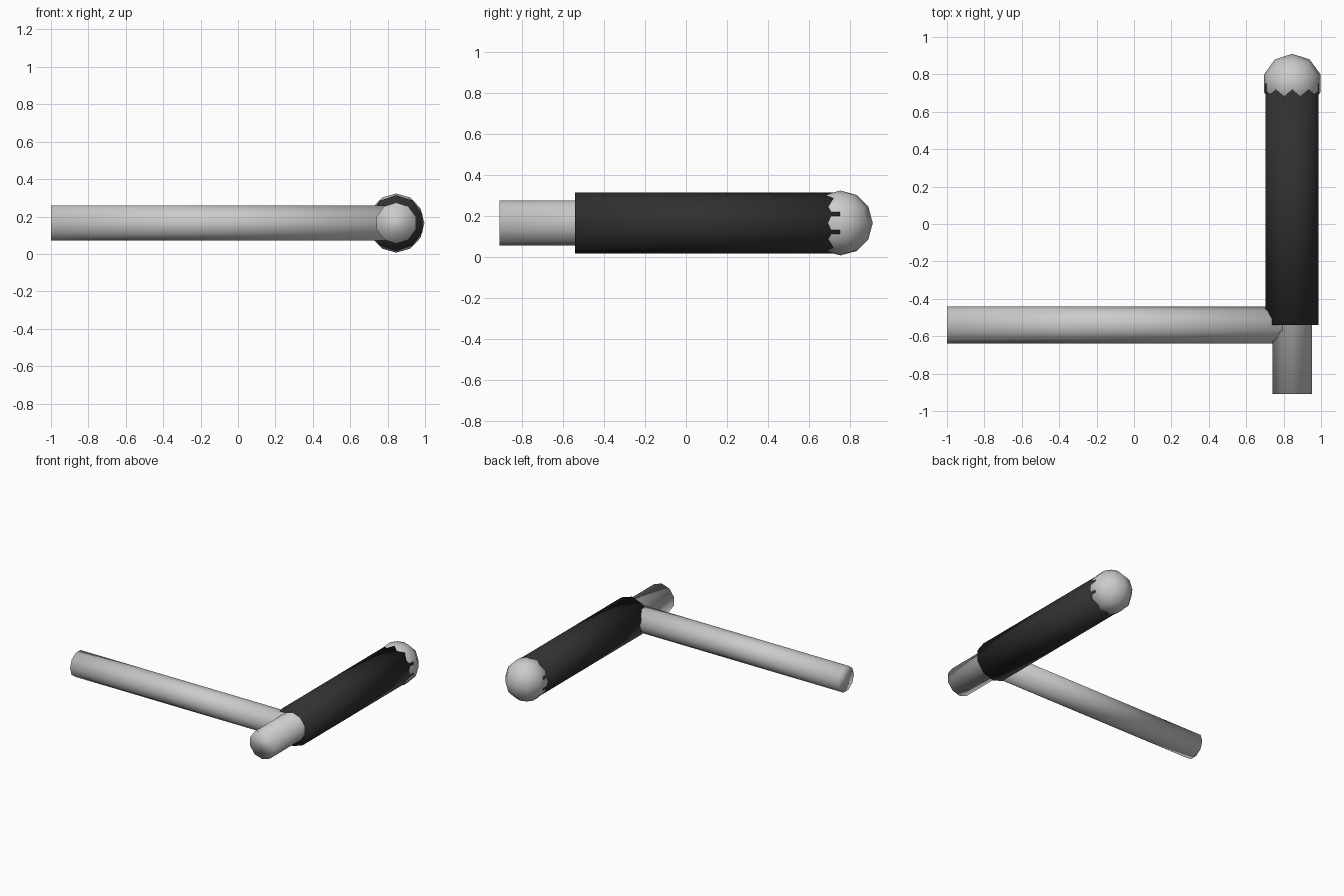
import bpy
from math import pi

if "Cube" in bpy.data.objects:
    bpy.data.objects.remove(bpy.data.objects["Cube"])

CX, CZ = 0.846, 0.165   # axis of the grip
SIDES = 10

dark = bpy.data.materials.new("dark_rubber")
dark.diffuse_color = (0.03, 0.03, 0.03, 1)
dark.use_nodes = True
dark.node_tree.nodes["Principled BSDF"].inputs["Base Color"].default_value = dark.diffuse_color


def finish(name, mat=None):
    ob = bpy.context.object
    ob.name = name
    bpy.ops.object.shade_smooth()
    if mat:
        ob.data.materials.append(mat)
    return ob


def rod_y(name, radius, y0, y1, mat=None):
    bpy.ops.mesh.primitive_cylinder_add(
        vertices=SIDES, radius=radius, depth=y1 - y0,
        location=(CX, (y0 + y1) / 2, CZ), rotation=(pi / 2, 0, 0))
    return finish(name, mat)


# Metal shaft whose stub end sticks out in front, and the dark sleeve on it
rod_y("grip_shaft", 0.11, -0.91, 0.75)
rod_y("grip_sleeve", 0.149, -0.54, 0.75, dark)

# Long side arm, its inner end buried in the shaft
x0, x1 = -1.0, CX
bpy.ops.mesh.primitive_cylinder_add(
    vertices=SIDES, radius=0.098, depth=x1 - x0,
    location=((x0 + x1) / 2, -0.54, CZ), rotation=(0, pi / 2, 0))
arm = bpy.context.object
# turn the section so that its corners point along y
finish("side_arm")

# Rounded end knob
bpy.ops.mesh.primitive_uv_sphere_add(
    segments=SIDES, ring_count=6, radius=0.158, location=(CX, 0.752, CZ))
finish("end_knob")
